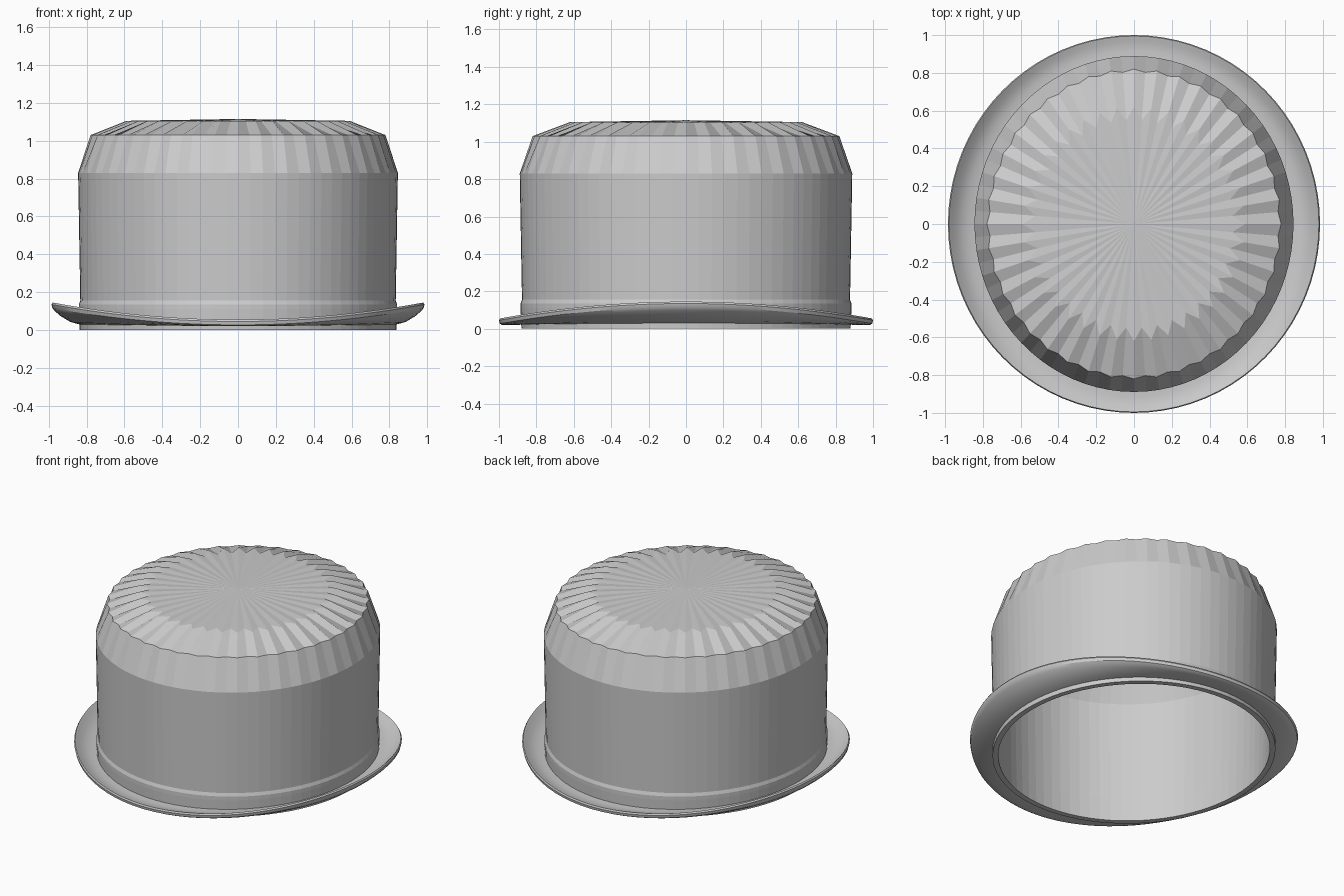
import bpy, bmesh
from math import sin, cos, pi

cube = bpy.data.objects.get("Cube")
if cube:
    bpy.data.objects.remove(cube)

PLEATS = 40
SIDES = PLEATS * 2
ASPECT = 0.95  # the crown is narrower in x than in y

felt = bpy.data.materials.new("grey_felt")
felt.use_nodes = True
COLOUR = (0.6, 0.6, 0.6, 1)
felt.diffuse_color = COLOUR
felt.node_tree.nodes["Principled BSDF"].inputs["Base Color"].default_value = COLOUR


def loft(name, rows, point, closed=False, apex=None, smooth=False):
    """Skin rings of points; point(row, i, angle) gives each position."""
    bm = bmesh.new()
    rings = [[bm.verts.new(point(row, i, 2 * pi * i / SIDES)) for i in range(SIDES)]
             for row in rows]
    pairs = list(zip(rings, rings[1:]))
    if closed:
        pairs.append((rings[-1], rings[0]))
    for a, b in pairs:
        for i in range(SIDES):
            j = (i + 1) % SIDES
            bm.faces.new((a[i], a[j], b[j], b[i]))
    if apex is not None:
        tip = bm.verts.new((0, 0, apex))
        for i in range(SIDES):
            bm.faces.new((rings[-1][i], rings[-1][(i + 1) % SIDES], tip))
    bmesh.ops.recalc_face_normals(bm, faces=bm.faces)
    mesh = bpy.data.meshes.new(name)
    bm.to_mesh(mesh)
    bm.free()
    obj = bpy.data.objects.new(name, mesh)
    bpy.context.collection.objects.link(obj)
    mesh.materials.append(felt)
    if smooth:
        bpy.ops.object.select_all(action="DESELECT")
        obj.select_set(True)
        bpy.context.view_layer.objects.active = obj
        bpy.ops.object.shade_smooth_by_angle(angle=pi / 6)
    return obj


def crown_point(row, i, angle):
    ridge, valley, z, dip = row
    r = valley if i % 2 else ridge
    return (r * ASPECT * cos(angle), r * sin(angle), z - dip * (i % 2))


# Crown: ridge radius, valley radius, height, valley dip; inside first, then outside
inside = [(0.56, 0.56, 1.07, 0), (0.78, 0.78, 1.01, 0), (0.86, 0.86, 0.82, 0),
          (0.85, 0.85, 0.15, 0), (0.845, 0.845, 0.0, 0)]
outside = [(0.88, 0.88, 0.0, 0), (0.885, 0.885, 0.11, 0), (0.885, 0.885, 0.135, 0),
           (0.877, 0.877, 0.155, 0), (0.889, 0.889, 0.83, 0),
           (0.82, 0.805, 1.03, 0), (0.62, 0.55, 1.105, 0.003)]
loft("crown", inside + outside, crown_point, apex=1.115)
loft("crown_lining_top", inside[:1], crown_point, apex=1.08)


def brim_point(row, i, angle):
    t, z, lift = row
    rx, ry = 0.83 + 0.155 * t, 0.872 + 0.128 * t
    return (rx * cos(angle), ry * sin(angle), z + lift * cos(angle) ** 2)


# Brim: position from crown to edge, height, upward curl at the sides
brim = [(0, 0.045, 0.012), (0.35, 0.042, 0.025), (0.7, 0.046, 0.055),
        (0.88, 0.053, 0.08), (0.96, 0.055, 0.09), (1, 0.045, 0.09),
        (0.97, 0.027, 0.088), (0.88, 0.021, 0.078), (0.7, 0.02, 0.054),
        (0.35, 0.02, 0.022), (0, 0.023, 0.005)]
loft("brim", brim, brim_point, closed=True, smooth=True)
